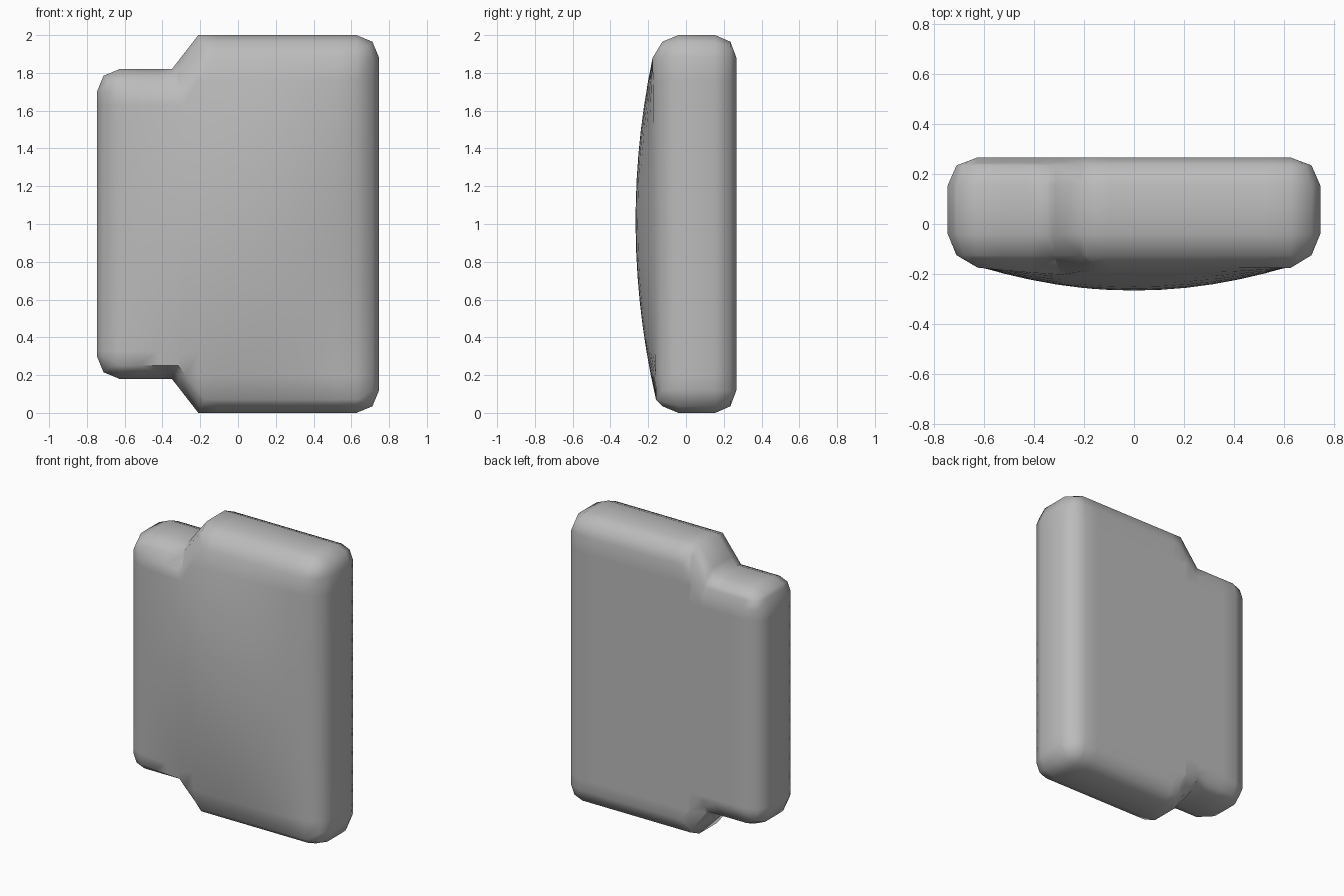
import bpy, bmesh, math

if "Cube" in bpy.data.objects:
    bpy.data.objects.remove(bpy.data.objects["Cube"])

R = 0.12          # rounding radius
W = 0.747         # half width


def half_outline(d, sign):
    """Left-to-right edge of the stepped outline, inset by d (sign +1 top, -1 bottom)."""
    dx = d * 0.49                      # mitre shift at the slanted step
    r = max(R - d, 0.0)
    side = min(d, R)
    pts = []
    arc = [math.radians(a) for a in (0, 45, 90)]
    for a in arc:
        pts.append((-W + side + r * (1 - math.cos(a)), 0.82 - d - r * (1 - math.sin(a))))
    pts += [(-0.35 + dx, 0.82 - d), (-0.21 + dx, 1.0 - d)]
    for a in reversed(arc):
        pts.append((W - side - r * (1 - math.cos(a)), 1.0 - d - r * (1 - math.sin(a))))
    return [(x, 1 + sign * z) for x, z in pts]


def front_plane(z):
    return -0.168 - 0.01 * (z - 1)


bm = bmesh.new()

# Rings from back to front: depth, inset on top, inset at bottom
levels = [(0.267, 0.12, 0.12), (0.235, 0.035, 0.035), (0.155, 0, 0),
          (-0.04, 0, 0), (-0.125, 0.035, 0.035), (None, 0.12, 0.07)]
rings = []
for y, dt, db in levels:
    top = half_outline(dt, 1)
    bottom = half_outline(db, -1)
    if y is None:                      # front rim: sharp corners, same sides
        bottom = [(min(max(x, -W + R), W - R), z) for x, z in bottom]
        for i in (0, 1):
            bottom[i] = bottom[2]
            bottom[7 - i] = bottom[5]
    loop = top + bottom[::-1]
    rings.append([bm.verts.new((x, front_plane(z) if y is None else y, z)) for x, z in loop])

for a, b in zip(rings, rings[1:]):
    for i in range(16):
        j = (i + 1) % 16
        bm.faces.new((a[i], a[j], b[j], b[i]))

# Back and front panels, each in three strips
for ring in (rings[0], rings[-1]):
    for strip in ((0, 1, 2, 3, 12, 13, 14, 15), (3, 4, 11, 12), (4, 5, 6, 7, 8, 9, 10, 11)):
        bm.faces.new([ring[i] for i in strip])
bmesh.ops.remove_doubles(bm, verts=bm.verts[:], dist=0.0005)


# Slice into a grid so the front can bulge
def slice_at(co, no):
    bmesh.ops.bisect_plane(bm, geom=bm.verts[:] + bm.edges[:] + bm.faces[:],
                           dist=0.0005, plane_co=co, plane_no=no)


for k in range(-5, 6):
    slice_at((k * 0.105, 0, 0), (1, 0, 0))
for k in range(1, 14):
    slice_at((0, 0, 0.07 + k * 0.13), (0, 0, 1))

# Pillow-shaped bulge on the front panel
for v in bm.verts:
    if v.co.y < front_plane(v.co.z) + 0.0008:
        fx = max(0, 1 - (v.co.x / (W - R)) ** 2)
        fz = max(0, 1 - ((v.co.z - 0.975) / 0.905) ** 2)
        v.co.y -= 0.099 * fx * fz

bmesh.ops.recalc_face_normals(bm, faces=bm.faces[:])
mesh = bpy.data.meshes.new("padded_body")
bm.to_mesh(mesh)
bm.free()

body = bpy.data.objects.new("padded_body", mesh)
bpy.context.collection.objects.link(body)
grey = bpy.data.materials.new("plain_grey")
grey.diffuse_color = (0.5, 0.5, 0.5, 1)
grey.use_nodes = True
grey.node_tree.nodes["Principled BSDF"].inputs["Base Color"].default_value = grey.diffuse_color
mesh.materials.append(grey)

bpy.context.view_layer.objects.active = body
body.select_set(True)
bpy.ops.object.shade_smooth_by_angle(angle=math.radians(50))
